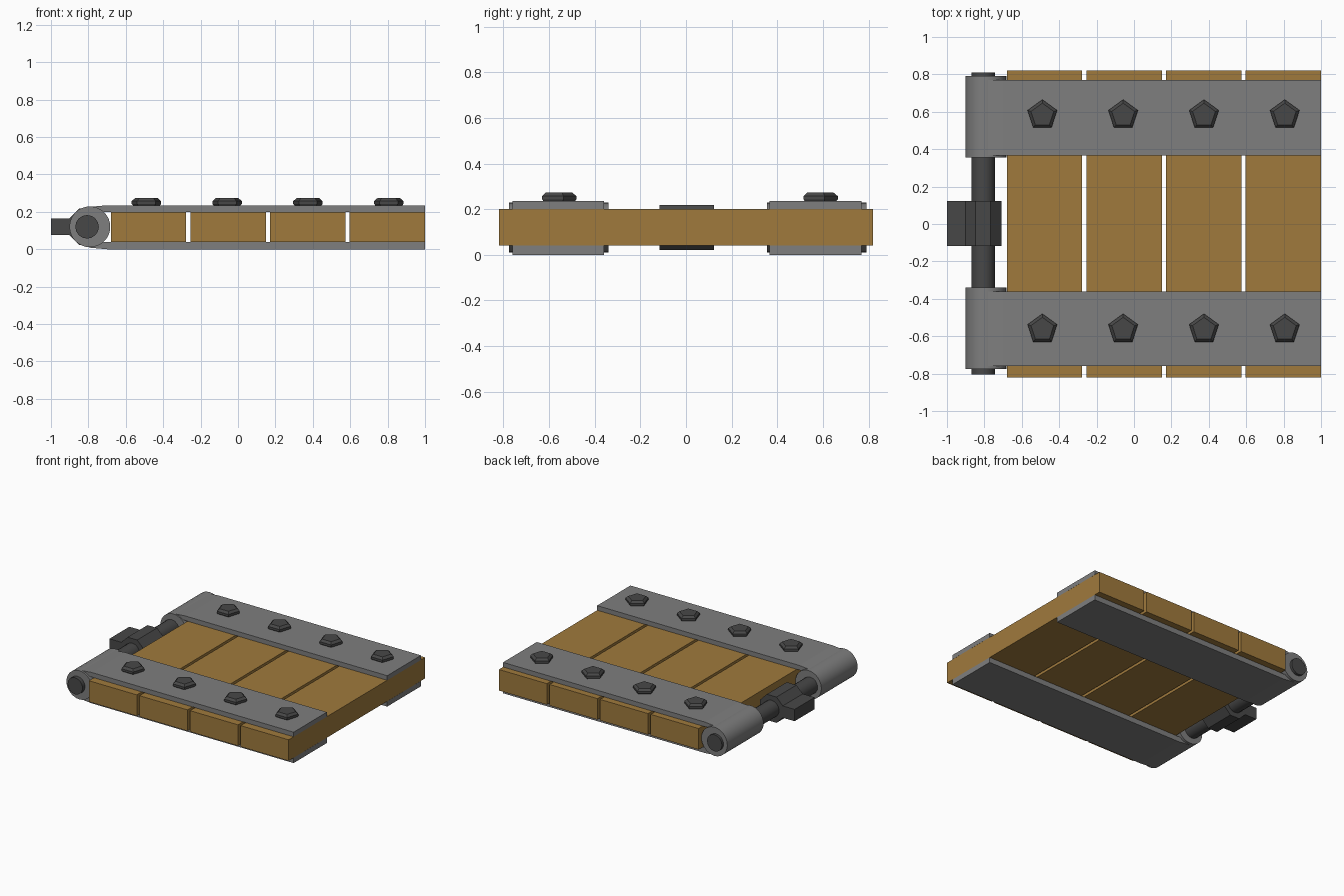
import bpy, bmesh, math
from mathutils import Matrix

cube = bpy.data.objects.get("Cube")
if cube:
    bpy.data.objects.remove(cube, do_unlink=True)


def material(name, rgb):
    m = bpy.data.materials.new(name)
    m.use_nodes = True
    m.diffuse_color = (*rgb, 1)
    m.node_tree.nodes["Principled BSDF"].inputs["Base Color"].default_value = (*rgb, 1)
    return m


WOOD = material("wood", (0.35, 0.195, 0.046))
STEEL = material("grey steel", (0.21, 0.21, 0.21))
DARK = material("dark iron", (0.064, 0.064, 0.064))


def finish(name, bm, mat, smooth=False):
    bmesh.ops.recalc_face_normals(bm, faces=bm.faces)
    mesh = bpy.data.meshes.new(name)
    bm.to_mesh(mesh)
    bm.free()
    mesh.materials.append(mat)
    ob = bpy.data.objects.new(name, mesh)
    bpy.context.collection.objects.link(ob)
    if smooth:
        bpy.ops.object.select_all(action="DESELECT")
        ob.select_set(True)
        bpy.context.view_layer.objects.active = ob
        bpy.ops.object.shade_smooth_by_angle(angle=math.radians(30))
    return ob


def extrude_y(name, profile, y0, y1, mat, smooth=False):
    """Prism with an x-z profile running from y0 to y1."""
    bm = bmesh.new()
    face = bm.faces.new([bm.verts.new((x, y0, z)) for x, z in profile])
    ext = bmesh.ops.extrude_face_region(bm, geom=[face])
    verts = [v for v in ext["geom"] if isinstance(v, bmesh.types.BMVert)]
    bmesh.ops.translate(bm, verts=verts, vec=(0, y1 - y0, 0))
    return finish(name, bm, mat, smooth)


def box(name, x0, x1, y0, y1, z0, z1, mat):
    return extrude_y(name, [(x0, z0), (x1, z0), (x1, z1), (x0, z1)], y0, y1, mat)


def circle(cx, cz, r, n, turn=0.0):
    return [(cx + r * math.cos(turn + math.tau * i / n),
             cz + r * math.sin(turn + math.tau * i / n)) for i in range(n)]


def bolt(name, x, y):
    """Five-sided bolt head with chamfered rims."""
    bm = bmesh.new()
    rings = []
    for r, z in [(0.072, 0.23), (0.083, 0.243), (0.083, 0.257), (0.064, 0.273)]:
        pts = circle(x, y, r, 5, math.pi / 2)
        rings.append([bm.verts.new((px, py, z)) for px, py in pts])
    for low, high in zip(rings, rings[1:]):
        for i in range(5):
            j = (i + 1) % 5
            bm.faces.new((low[i], low[j], high[j], high[i]))
    bm.faces.new(rings[0])
    bm.faces.new(rings[-1])
    finish(name, bm, DARK)


AXIS_Z = 0.12

# Wooden planks
for i in range(4):
    x = -0.68 + i * 0.4255
    box(f"plank_{i + 1}", x, x + 0.403, -0.82, 0.82, 0.04, 0.2, WOOD)

# Steel straps, rolled knuckles and bolts on both sides
top = [(1, 0.2), (1, 0.235), (-0.7, 0.235), (-0.8, 0.226), (-0.76, 0.2)]
bottom = [(x, 0.24 - z if z > 0.2 else 0.04) for x, z in top]
bottom = [(x, max(z - 0.005, 0)) if z < 0.04 else (x, z) for x, z in bottom]
for side, y0, y1, k0, k1, by in (("back", 0.365, 0.77, 0.355, 0.79, 0.582),
                                 ("front", -0.76, -0.36, -0.775, -0.34, -0.563)):
    extrude_y(f"{side}_top_strap", top, y0, y1, STEEL)
    extrude_y(f"{side}_bottom_strap", bottom, y0, y1, STEEL)
    extrude_y(f"{side}_knuckle", circle(-0.792, AXIS_Z, 0.109, 32), k0, k1, STEEL, True)
    for i in range(4):
        bolt(f"{side}_bolt_{i + 1}", -0.49 + i * 0.432, by)

# Hinge pin with its collar and lug
extrude_y("hinge_pin", circle(-0.807, AXIS_Z, 0.063, 16), -0.805, 0.81, DARK, True)
extrude_y("pin_collar", circle(-0.807, AXIS_Z, 0.106, 8, math.pi / 8), -0.117, 0.123, DARK)
box("pin_lug", -1, -0.85, -0.117, 0.123, 0.075, 0.165, DARK)
